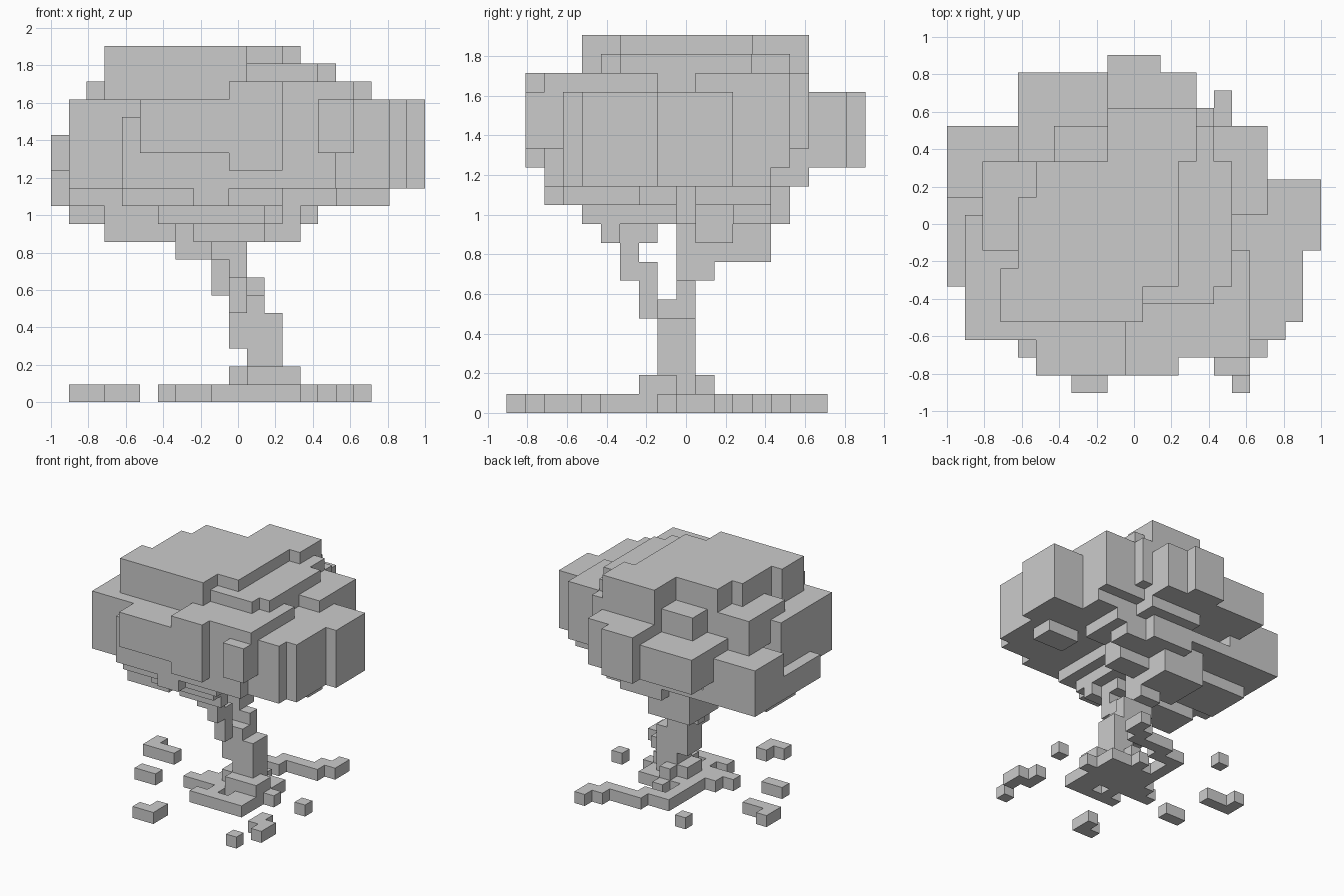
import bpy, bmesh
from mathutils import Vector

if "Cube" in bpy.data.objects:
    bpy.data.objects.remove(bpy.data.objects["Cube"], do_unlink=True)

UNIT = 2 / 21                                  # edge of one block
ORIGIN = Vector((-1, -9.5 * UNIT, 0))          # grid corner

grey = bpy.data.materials.new("stone grey")
grey.use_nodes = True
colour = (0.6, 0.6, 0.6, 1)
grey.diffuse_color = colour
grey.node_tree.nodes["Principled BSDF"].inputs["Base Color"].default_value = colour


def block(x0, x1, y0, y1, z0, z1):
    """Set of grid cells filled by one cuboid."""
    return {(x, y, z) for x in range(x0, x1) for y in range(y0, y1) for z in range(z0, z1)}


def blocks(*cuboids):
    return set().union(*(block(*c) for c in cuboids))


def slab(*rows):
    """Ground-level cells, given as (x0, x1, y0, y1)."""
    return blocks(*((*r, 0, 1) for r in rows))


def build(name, cells, occupied):
    """Skin the exposed sides of the cells and merge coplanar faces."""
    bm = bmesh.new()
    corners = {}

    def corner(p):
        key = tuple(p)
        if key not in corners:
            corners[key] = bm.verts.new(ORIGIN + Vector(key) * UNIT)
        return corners[key]

    for cell in sorted(cells):
        for axis in range(3):
            for side in (0, 1):
                neighbour = list(cell)
                neighbour[axis] += 2 * side - 1
                if tuple(neighbour) in occupied:
                    continue
                u, v = (axis + 1) % 3, (axis + 2) % 3
                ring = []
                for du, dv in ((0, 0), (1, 0), (1, 1), (0, 1)):
                    p = list(cell)
                    p[axis] += side
                    p[u] += du
                    p[v] += dv
                    ring.append(corner(p))
                bm.faces.new(ring if side else ring[::-1])
    bmesh.ops.dissolve_limit(bm, angle_limit=0.01, verts=bm.verts[:], edges=bm.edges[:])
    mesh = bpy.data.meshes.new(name)
    bm.to_mesh(mesh)
    bm.free()
    mesh.materials.append(grey)
    obj = bpy.data.objects.new(name, mesh)
    bpy.context.collection.objects.link(obj)


# Crown of the tree
crown_top = blocks(
    (3, 11, 4, 7, 17, 20), (3, 13, 6, 7, 17, 20), (4, 13, 7, 11, 17, 20),
    (5, 13, 11, 13, 17, 20), (9, 14, 13, 16, 17, 20),
    (11, 15, 5, 15, 17, 19), (15, 16, 6, 13, 17, 19))

crown_core = blocks(
    (3, 18, 3, 13, 12, 17), (5, 16, 4, 13, 17, 18),
    (9, 14, 13, 16, 12, 18), (14, 15, 13, 16, 14, 18))

crown_front = blocks(
    (5, 10, 1, 4, 14, 17), (10, 13, 1, 4, 13, 18), (13, 17, 2, 8, 14, 18),
    (4, 16, 2, 4, 12, 16), (15, 17, 1, 2, 14, 17))

crown_left = blocks(
    (16, 19, 3, 12, 12, 17), (19, 20, 4, 8, 12, 17), (18, 21, 8, 12, 12, 17),
    (12, 18, 10, 15, 13, 18), (12, 18, 10, 14, 12, 13))

crown_right = blocks(
    (1, 5, 3, 10, 12, 17), (2, 5, 8, 13, 15, 18),
    (0, 5, 11, 15, 11, 15), (0, 2, 6, 11, 11, 13))

crown_back = blocks(
    (4, 9, 13, 18, 13, 16), (6, 9, 13, 15, 16, 18),
    (9, 12, 13, 19, 13, 17), (12, 14, 13, 18, 13, 17))

# Stepped lower side of the crown
crown_underside = blocks(
    (1, 13, 5, 15, 11, 12), (4, 13, 3, 5, 11, 12), (8, 10, 2, 3, 11, 12),
    (13, 16, 10, 14, 11, 12), (16, 19, 7, 9, 11, 12),
    (6, 12, 4, 9, 10, 11), (1, 8, 8, 12, 10, 11), (9, 13, 9, 15, 10, 11),
    (13, 15, 12, 14, 10, 11), (3, 7, 5, 8, 9, 11), (10, 14, 10, 12, 9, 11),
    (7, 11, 10, 14, 8, 11))
crown = (crown_top | crown_core | crown_front | crown_left
         | crown_right | crown_back | crown_underside)

# Trunk and its two boughs
trunk = blocks(
    (11, 14, 7, 9, 1, 2), (10, 13, 8, 10, 1, 2), (11, 12, 10, 11, 1, 2),
    (11, 13, 8, 10, 2, 5), (10, 11, 8, 10, 3, 5))
front_bough = blocks(
    (10, 11, 7, 8, 5, 8), (10, 11, 6, 7, 7, 9), (9, 10, 6, 7, 8, 9),
    (8, 12, 5, 6, 9, 10), (9, 11, 6, 8, 9, 10))
back_bough = blocks(
    (10, 12, 8, 10, 5, 6), (11, 12, 9, 10, 6, 7), (9, 11, 9, 10, 6, 9),
    (9, 11, 10, 11, 7, 8), (9, 11, 9, 10, 9, 10))

# Roots around the foot and one long root
roots = slab(
    (9, 14, 5, 6), (10, 11, 6, 7), (12, 14, 6, 7), (7, 14, 7, 8), (8, 15, 8, 9),
    (9, 14, 9, 10), (10, 14, 10, 11), (11, 12, 11, 12))
long_root = slab(
    (9, 10, 10, 13), (9, 12, 13, 14), (11, 15, 14, 15), (14, 16, 15, 16), (15, 16, 16, 17))

# Loose pieces lying on the ground
loose = {
    "loose_block_front": slab((16, 17, 0, 1)),
    "loose_corner_front": slab((17, 18, 2, 4), (16, 17, 3, 5)),
    "loose_block_left": slab((17, 18, 8, 9)),
    "loose_corner_right": slab((7, 9, 0, 1), (8, 9, 1, 2)),
    "loose_bar_right": slab((3, 5, 6, 7)),
    "loose_hook_right": slab((1, 4, 10, 11), (1, 2, 11, 12)),
    "loose_block_back": slab((6, 7, 15, 16)),
}

parts = {"crown": crown, "trunk": trunk, "front_bough": front_bough,
         "back_bough": back_bough, "roots": roots, "long_root": long_root, **loose}
everything = set().union(*parts.values())
done = set()
for part_name, part_cells in parts.items():
    build(part_name, part_cells - done, everything)
    done |= part_cells
